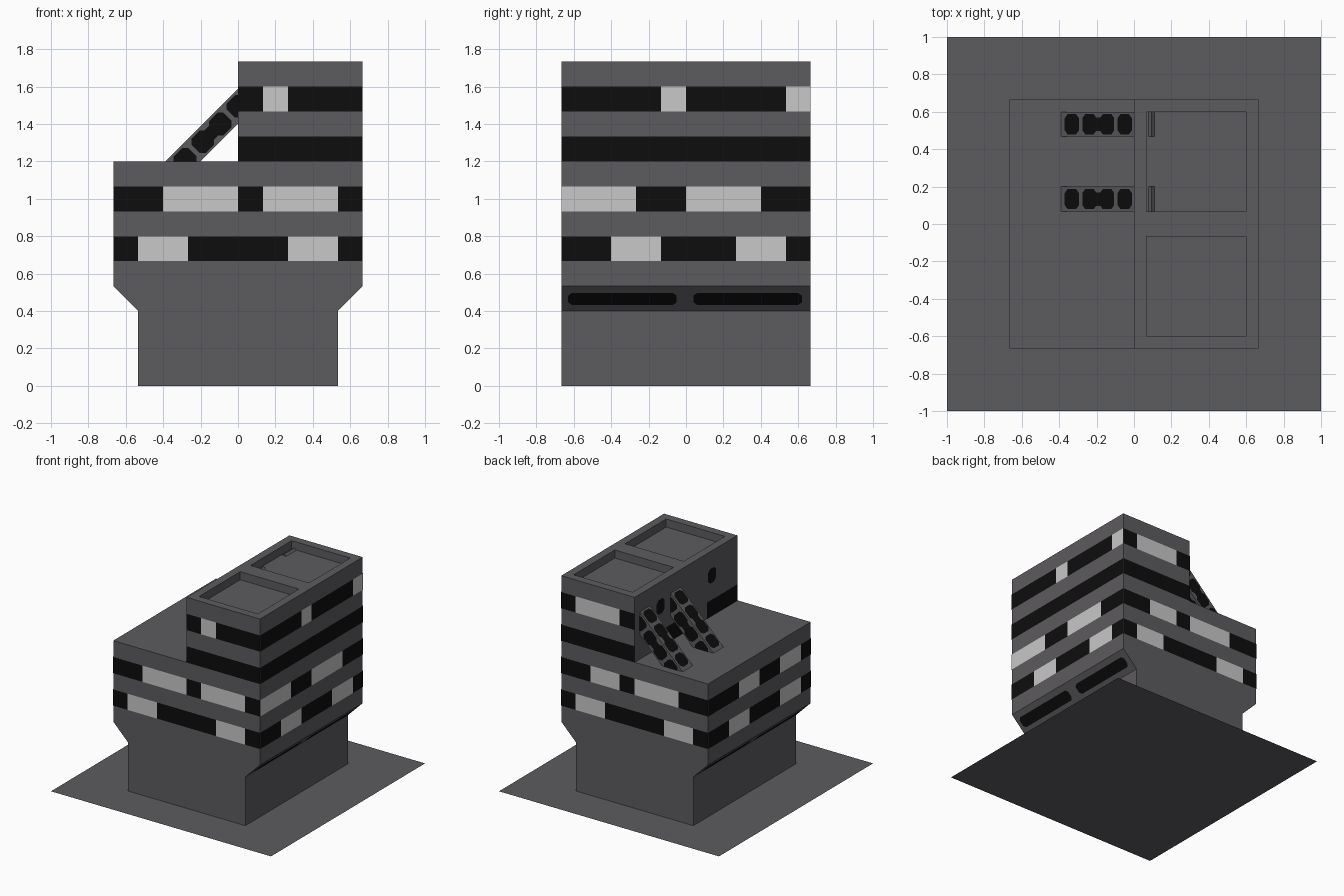
import bpy, bmesh
from mathutils import Vector as V

if "Cube" in bpy.data.objects:
    bpy.data.objects.remove(bpy.data.objects["Cube"])

C = 0.4 / 3          # one building cell
H = 5 * C            # half width of the building
EPS = 0.003          # how far painted details sit off the walls


def material(name, rgb):
    m = bpy.data.materials.new(name)
    m.diffuse_color = (*rgb, 1)
    m.use_nodes = True
    m.node_tree.nodes["Principled BSDF"].inputs["Base Color"].default_value = m.diffuse_color
    return m


GREY = material("concrete_grey", (0.108, 0.104, 0.114))
DARK = material("dark_glass", (0.004, 0.004, 0.004))
LIT = material("lit_glass", (0.58, 0.58, 0.58))


def finish(name, bm, mats, fix=False):
    if fix:
        bmesh.ops.recalc_face_normals(bm, faces=bm.faces)
    me = bpy.data.meshes.new(name)
    bm.to_mesh(me)
    bm.free()
    for m in mats:
        me.materials.append(m)
    ob = bpy.data.objects.new(name, me)
    bpy.context.collection.objects.link(ob)
    return ob


def face(bm, pts, mat=0):
    f = bm.faces.new([bm.verts.new(p) for p in pts])
    f.material_index = mat
    return f


def prism(name, profile, y0, y1, open_bottom=False):
    """Extrude an xz profile along y."""
    bm = bmesh.new()
    f = face(bm, [(x, y0, z) for x, z in profile])
    r = bmesh.ops.extrude_face_region(bm, geom=[f])
    bmesh.ops.translate(bm, vec=(0, y1 - y0, 0),
                        verts=[v for v in r["geom"] if isinstance(v, bmesh.types.BMVert)])
    bmesh.ops.recalc_face_normals(bm, faces=bm.faces)
    if open_bottom:
        low = [f for f in bm.faces if all(v.co.z < 1e-4 for v in f.verts)]
        bmesh.ops.delete(bm, geom=low, context='FACES')
    return finish(name, bm, [GREY])


# Ground slab
bm = bmesh.new()
face(bm, [(-1, -1, 0), (1, -1, 0), (1, 1, 0), (-1, 1, 0)])
finish("ground_slab", bm, [GREY])

# Main block with the flared foot
right = [(4 * C, 0), (4 * C, 3 * C), (H, 4 * C), (H, 9 * C)]
prism("main_block", right + [(-x, z) for x, z in reversed(right)], -H, H, True)

# Tower with two sunken roof pockets
bm = bmesh.new()
xs = [0, C / 2, 4.5 * C, H]
ys = [-H, -4.5 * C, -C / 2, C / 2, 4.5 * C, H]
top = 13 * C
grid = [[bm.verts.new((x, y, top)) for y in ys] for x in xs]
pockets = []
for i in range(3):
    for j in range(5):
        f = bm.faces.new((grid[i][j], grid[i + 1][j], grid[i + 1][j + 1], grid[i][j + 1]))
        if i == 1 and j in (1, 3):
            pockets.append(f)
rim = [e for e in bm.edges if e.is_boundary]
r = bmesh.ops.extrude_edge_only(bm, edges=rim)
bmesh.ops.translate(bm, vec=(0, 0, -4 * C),
                    verts=[v for v in r["geom"] if isinstance(v, bmesh.types.BMVert)])
r = bmesh.ops.extrude_face_region(bm, geom=pockets)
bmesh.ops.translate(bm, vec=(0, 0, -C / 2),
                    verts=[v for v in r["geom"] if isinstance(v, bmesh.types.BMVert)])
old = [f for f in pockets if f.is_valid]
if old:
    bmesh.ops.delete(bm, geom=old, context='FACES_ONLY')
finish("tower", bm, [GREY], True)


def blob(bm, c, u, v, hu, hv, cut):
    """Flat rounded patch, facing u x v."""
    n = u.cross(v).normalized()
    a, b = hu - cut, hv - cut
    pts = [(a, -hv), (hu, -b), (hu, b), (a, hv), (-a, hv), (-hu, b), (-hu, -b), (-a, -hv)]
    face(bm, [c + u * p + v * q + n * EPS for p, q in pts])


# Window bands: one letter per cell, left to right seen from outside
UP = V((0, 0, 1))


def windows(name, start, u, rows):
    bm = bmesh.new()
    u, n = V(u), V(u).cross(UP)
    for level, cells in rows.items():
        i = 0
        while i < len(cells):
            j = i
            while j < len(cells) and cells[j] == cells[i]:
                j += 1
            if cells[i] in "BL":
                o = V(start) + n * EPS
                face(bm, [o + u * (k * C) + UP * (z * C) for k, z in
                          ((i, level), (j, level), (j, level + 1), (i, level + 1))],
                     "BL".index(cells[i]))
            elif cells[i] == "o":
                blob(bm, V(start) + u * ((i + .5) * C) + UP * ((level + .5) * C),
                     u, UP, .053, .06, .028)
            i = j
    finish(name, bm, [DARK, LIT])


windows("front_windows", (-H, -H, 0), (1, 0, 0),
        {5: "BLLBBBBLLB", 7: "BBLLLBLLLB", 9: ".....BBBBB", 11: ".....BLBBB"})
windows("right_windows", (H, -H, 0), (0, 1, 0),
        {5: "BBLLBBBLLB", 7: "LLLBBLLLBB", 9: "BBBBBBBBBB", 11: "BBBBLBBBBL"})
windows("back_windows", (H, H, 0), (-1, 0, 0),
        {5: "BLLBBBBLLB", 7: "BBLLBLLLBB", 9: "BBBBB.....", 11: "BLLLB....."})
windows("left_windows", (-H, H, 0), (0, -1, 0),
        {5: "BBLLBBBLLB", 7: "BBBLLBBLLB"})
windows("terrace_windows", (0, H, 0), (0, -1, 0),
        {9: "...BB..BBB", 11: "..o....o.."})

# Long slots on the sloping underside of the flare
bm = bmesh.new()
for s in (1, -1):
    for y in (-.34, .33):
        blob(bm, V((s * 4.5 * C, y, 3.5 * C)), V((0, s, 0)),
             V((s, 0, 1)).normalized(), .29, .045, .02)
finish("flare_slots", bm, [DARK])

# Two diagonal braces with punched dark spots
d = V((1, 0, 1)).normalized()
p = V((1, 0, -1)).normalized()
Y = V((0, 1, 0))
for name, yc in (("rear_brace", 4 * C), ("middle_brace", C)):
    t = V((.094, yc, 1.683))
    ends = [t, t - d * 6 * C, t - d * 6 * C + p * C, t + p * C]
    prism(name, [(q.x, q.z) for q in ends], yc - C / 2, yc + C / 2)
    bm = bmesh.new()
    sides = [(V((0, 0, 0)), Y * -1), (p * C, Y),                  # top, underside
             (p * C / 2 - Y * C / 2, p * -1), (p * C / 2 + Y * C / 2, p)]
    for off, v in sides:
        for k in (1, 2, 3, 4):
            blob(bm, t - d * ((k + .5) * C) + off, d, v * -1 if v in (Y, Y * -1) else v,
                 .054, .054, .022)
        blob(bm, t - d * (3 * C) + off, d, v * -1 if v in (Y, Y * -1) else v,
             .03, .036, .005)
    finish(name + "_spots", bm, [DARK])
